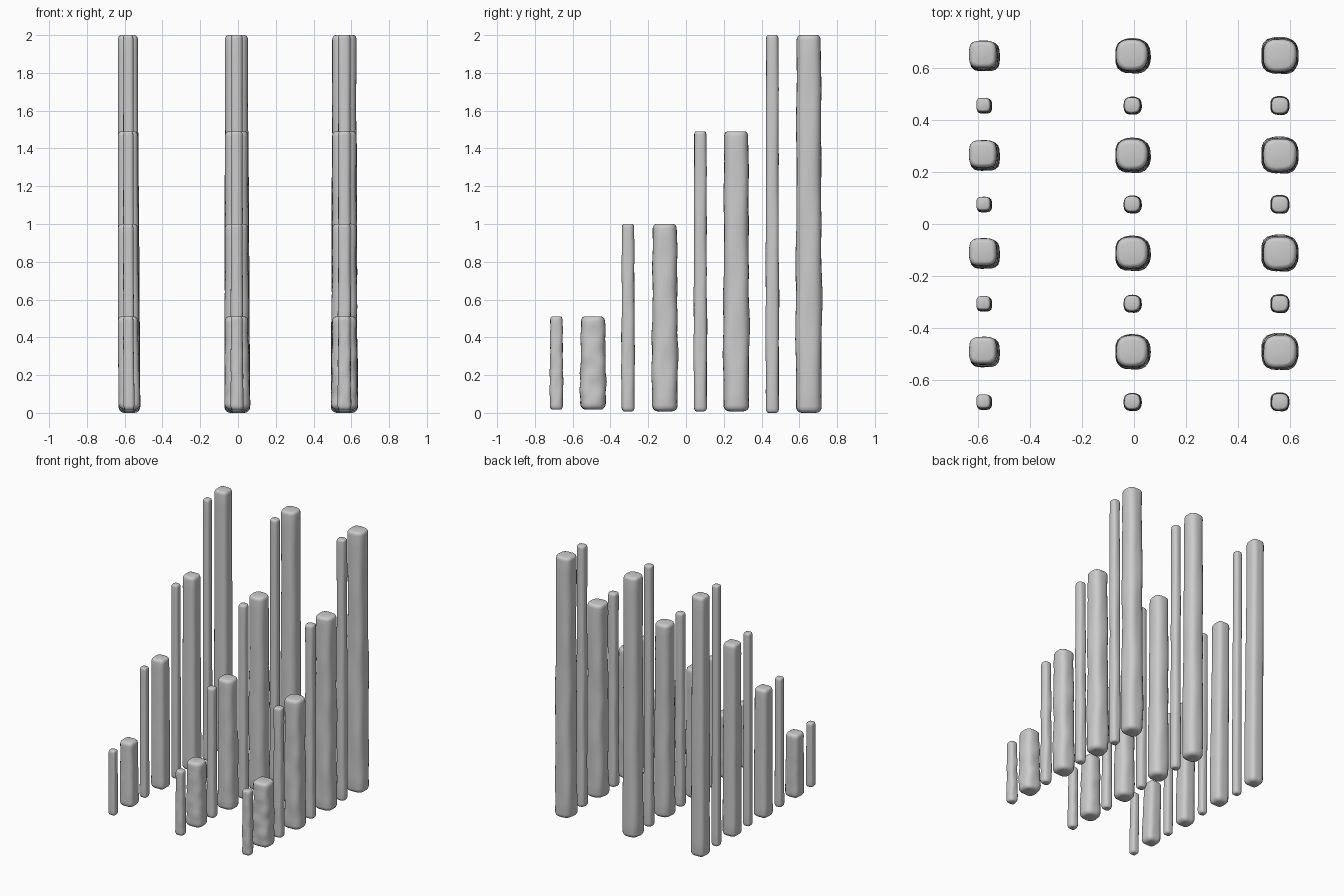
import bpy, bmesh, math

if "Cube" in bpy.data.objects:
    bpy.data.objects.remove(bpy.data.objects["Cube"])

SIDES = 28
RINGS = 22


def smooth(e):
    return e * e * (3 - 2 * e)


def post(name, x, y, z0, z1, half_top, half_base, lean, power, rough, scale):
    """Worn timber post: rounded-square section, wavy sides, softened ends."""
    bm = bmesh.new()
    height = z1 - z0
    round_top, round_base = 0.026 * (scale + 1) / 2, 0.032 * (scale + 1) / 2
    # (height, inset factor) stations with rounded ends
    stations = []
    for k in range(4):
        a = k / 4 * math.pi / 2
        stations.append((round_base * (1 - math.sin(a)), 1 - math.cos(a), "b"))
    stations = [(h, 1 - i, "b") for h, i, _ in reversed(stations)]
    levels = []
    for k in range(5):                      # bottom rounding
        a = k / 4 * math.pi / 2
        levels.append((z0 + round_base * (1 - math.cos(a)), round_base * (1 - math.sin(a))))
    for k in range(1, RINGS):               # shaft
        levels.append((z0 + round_base + (height - round_base - round_top) * k / RINGS, 0))
    for k in range(5):                      # top rounding
        a = k / 4 * math.pi / 2
        levels.append((z1 - round_top * (1 - math.sin(a)), round_top * (1 - math.cos(a)) * 0.7))
    rings = []
    for z, inset in levels:
        t = (z - z0) / height
        f = smooth(t)
        half = half_base + (half_top - half_base) * f
        cx = x + lean * scale * (0.5 - f)
        cy = y - lean * scale * (0.5 - f)
        ring = []
        for i in range(SIDES):
            a = 2 * math.pi * i / SIDES
            c, s = math.cos(a), math.sin(a)
            r = (abs(c) ** power + abs(s) ** power) ** (-1 / power)
            wave = (math.sin(13 * t + 2 * a + 0.6) + 0.8 * math.sin(21 * t - 3 * a)
                    + 0.5 * math.sin(34 * t + a + 2)) * (1 - 0.5 * t)
            r = r * half * scale * (1 + rough * wave) - inset * min(1, scale + 0.1)
            ring.append(bm.verts.new((cx + r * c, cy + r * s, z)))
        rings.append(ring)
    for lo, hi in zip(rings, rings[1:]):
        for i in range(SIDES):
            j = (i + 1) % SIDES
            bm.faces.new((lo[i], lo[j], hi[j], hi[i]))
    bm.faces.new(rings[0][::-1])
    bm.faces.new(rings[-1])
    for face in bm.faces:
        face.smooth = True
    mesh = bpy.data.meshes.new(name)
    bm.to_mesh(mesh)
    bm.free()
    obj = bpy.data.objects.new(name, mesh)
    bpy.context.collection.objects.link(obj)


# Wear levels: x, half width top / base, lean, section power, roughness
wear = {
    "clean": (-0.579, 0.053, 0.057, 0.008, 3.6, 0.008),
    "worn": (-0.006, 0.061, 0.067, 0.004, 2.7, 0.022),
    "rough": (0.563, 0.064, 0.069, 0.0, 2.9, 0.036),
}
# Lengths: thin y, thick y, bottom, top
lengths = [
    (-0.686, -0.492, 0.017, 0.51),
    (-0.307, -0.112, 0.008, 1.00),
    (0.076, 0.266, 0.008, 1.49),
    (0.457, 0.65, 0.0, 2.00),
]
for label, (x, top, base, lean, power, rough) in wear.items():
    for n, (y_thin, y_thick, z0, z1) in enumerate(lengths, 1):
        post(f"{label}_thick_post_{n}", x, y_thick, z0, z1, top, base, lean, power, rough, 1.0)
        post(f"{label}_thin_post_{n}", x, y_thin, z0, z1, top, base, lean, power, rough, 0.51)
